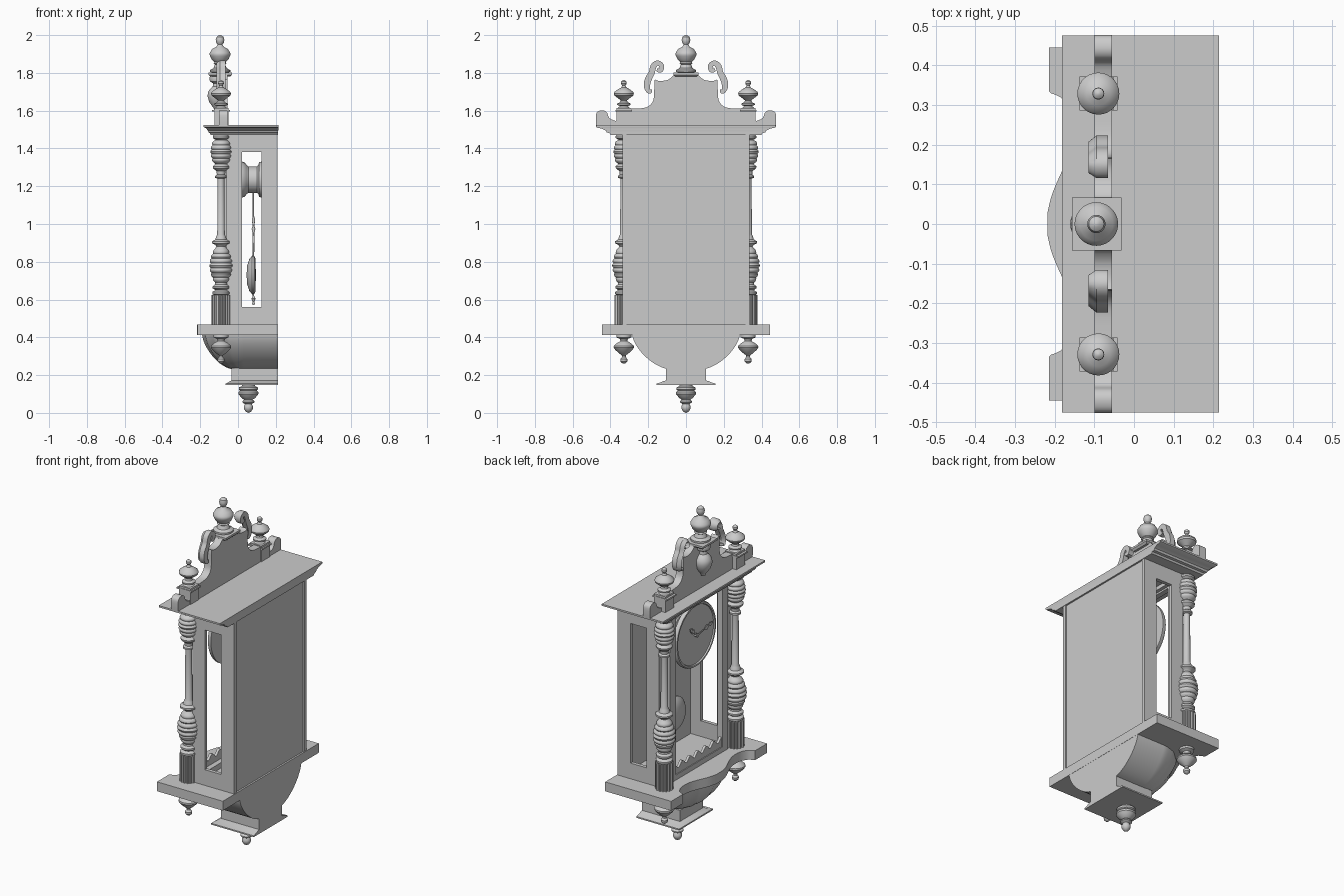
import bpy, bmesh
from math import sin, cos, pi, hypot


def make(name, verts, faces):
    me = bpy.data.meshes.new(name)
    me.from_pydata(verts, [], faces)
    bm = bmesh.new()
    bm.from_mesh(me)
    bmesh.ops.remove_doubles(bm, verts=bm.verts, dist=1e-5)
    bmesh.ops.recalc_face_normals(bm, faces=bm.faces)
    bm.to_mesh(me)
    bm.free()
    ob = bpy.data.objects.new(name, me)
    bpy.context.collection.objects.link(ob)
    return ob


def skin(name, rings):
    """Join closed rings of equal length and cap both ends."""
    n = len(rings[0])
    faces = [(k*n+i, k*n+(i+1) % n, (k+1)*n+(i+1) % n, (k+1)*n+i)
             for k in range(len(rings)-1) for i in range(n)]
    faces += [tuple(range(n)), tuple(range((len(rings)-1)*n, len(rings)*n))]
    return make(name, [v for r in rings for v in r], faces)


def prism(name, pts, a, b, axis='X'):
    """Extrude a yz outline along x, or an xy outline along z."""
    put = (lambda p, h: (h, p[0], p[1])) if axis == 'X' else (lambda p, h: (p[0], p[1], h))
    return skin(name, [[put(p, h) for p in pts] for h in (a, b)])


def loft(name, secs):
    """Stack of rectangles (x0, x1, half width y, z)."""
    return skin(name, [[(a, -w, z), (b, -w, z), (b, w, z), (a, w, z)] for a, b, w, z in secs])


def box(name, x0, x1, y0, y1, z0, z1):
    return prism(name, [(x0, y0), (x1, y0), (x1, y1), (x0, y1)], z0, z1, 'Z')


def lathe(name, prof, loc, axis='Z', n=28):
    rings = []
    for r, h in prof:
        c = [(max(r, 1e-4)*cos(2*pi*i/n), max(r, 1e-4)*sin(2*pi*i/n)) for i in range(n)]
        rings.append([(loc[0]+h, loc[1]+u, loc[2]+v) if axis == 'X' else
                      (loc[0]+u, loc[1]+v, loc[2]+h) for u, v in c])
    return skin(name, rings)


def frame(name, outer, inner, put, lo, hi):
    """Rectangular frame with a window; put maps (u, v, depth) to a point."""
    v = []
    for d in (lo, hi):
        for a, b, c, e in (outer, inner):
            v += [put(*p, d) for p in ((a, c), (b, c), (b, e), (a, e))]
    f = []
    for i in range(4):
        j = (i+1) % 4
        f += [(i, j, 4+j, 4+i), (8+i, 8+j, 12+j, 12+i), (i, j, 8+j, 8+i), (4+i, 4+j, 12+j, 12+i)]
    return make(name, v, f)


def spline(p, n=5):
    """Catmull-Rom through points of any dimension."""
    q = [p[0]]+p+[p[-1]]
    out = []
    for k in range(1, len(q)-2):
        for s in range(n):
            t = s/n
            out.append(tuple(.5*(2*b+(c-a)*t+(2*a-5*b+4*c-d)*t*t+(3*b-a-3*c+d)*t**3)
                             for a, b, c, d in zip(*q[k-1:k+3])))
    return out+[p[-1]]


def ribs(z0, z1, r0, r1, count):
    """Ribbed swelling for the turned columns."""
    out = []
    for i in range(count*4+1):
        t = i/(count*4)
        out.append(((r0+(r1-r0)*sin(pi*t))*(.87, .97, 1, .97)[i % 4], z0+(z1-z0)*t))
    return out


def mirror(half):
    return half+[(-y, z) for y, z in reversed(half) if y > 1e-6]


# case: side panels with windows, back, door
for s in (1, -1):
    frame("side_panel", (-.06, .21, .465, 1.48), (.02, .125, .56, 1.38),
          lambda u, v, d: (u, d*s, v), .315, .336)
box("back_panel", .19, .203, -.316, .316, .46, 1.48)
yz = lambda u, v, d: (d, u, v)
frame("front_stiles", (-.316, .316, .465, 1.48), (-.25, .25, .5, 1.45), yz, -.06, -.035)
frame("door_frame", (-.27, .27, .47, 1.47), (-.215, .215, .5, 1.44), yz, -.085, -.055)
wave = [(.22-.44*i/48, .545+.014*cos(2*pi*6*i/48)) for i in range(49)]
prism("door_scalloped_rail", [(-.22, .47), (.22, .47)]+wave, -.08, -.065)

# dial, hands and movement
C = (0, 0, 1.235)
lathe("dial", [(0, -.06), (.17, -.06), (.172, -.068), (.182, -.068), (.187, -.06), (.187, -.045), (0, -.045)], C, 'X', 48)
lathe("hand_hub", [(.01, -.078), (.01, -.058)], C, 'X', 12)
for name, dy, dz, L in (("minute_hand", -.98, .17, .15), ("hour_hand", .75, .66, .09)):
    side = [(0, .005), (.45, .003), (.6, .014), (.72, .003), (.8, .012), (1, .001)]
    o = [(t*L, w) for t, w in side]+[(t*L, -w) for t, w in reversed(side)]
    prism(name, [(a*dy-w*dz, 1.235+a*dz+w*dy) for a, w in o], -.076, -.072)
lathe("movement_drum", [(.06, -.05), (.06, .02), (.095, .022), (.09, .036), (.078, .045), (.07, .055),
                        (.07, .1), (.078, .108), (.092, .112), (.095, .125), (0, .125)], C, 'X', 36)

# pendulum
lathe("pendulum_rod", [(.004, .57), (.007, .58), (.004, .59), (.011, .605), (.004, .62), (.004, .85), (.006, .93),
                       (.004, .95), (.01, .975), (.004, .99), (.009, 1.02), (.004, 1.04), (.004, 1.2)], (.082, 0, 0), n=12)
lathe("pendulum_bob", [(0, .045), (.05, .049), (.085, .06), (.102, .075), (.102, .085), (.09, .092), (0, .095)],
      (0, 0, .73), 'X', 36)

# cornice
loft("cornice", [(-.145, .213, .40, 1.472), (-.15, .213, .405, 1.482), (-.155, .213, .42, 1.484), (-.16, .213, .425, 1.495),
                 (-.168, .214, .445, 1.505), (-.172, .214, .468, 1.509), (-.182, .215, .475, 1.513), (-.182, .215, .475, 1.523)])

# pediment board with scrolled outline
half = [(.475, 1.515)]+spline([(.477, 1.54), (.474, 1.588), (.445, 1.602), (.42, 1.592), (.405, 1.56), (.37, 1.545)], 4)
half += [(.36, 1.6)]+spline([(.29, 1.61), (.22, 1.615), (.185, 1.635), (.17, 1.67), (.168, 1.75)], 4)
half += spline([(.165, 1.765), (.14, 1.757), (.1, 1.762), (.075, 1.778), (.066, 1.79)], 3)
prism("pediment_board", mirror(half), -.1, -.055)

# S scrolls beside the crown
path = spline([(.155, 1.815, .007), (.135, 1.815, .014), (.13, 1.84, .013), (.152, 1.852, .014), (.172, 1.835, .016),
               (.182, 1.8, .016), (.2, 1.765, .018), (.207, 1.73, .016), (.2, 1.704, .011), (.188, 1.7, .008), (.186, 1.712, .005)], 4)
path = [(y+.0, z, w) for y, z, w in path]
for s in (1, -1):
    L, R = [], []
    for i, (y, z, w) in enumerate(path):
        a, b = path[max(i-1, 0)], path[min(i+1, len(path)-1)]
        dy, dz = b[0]-a[0], b[1]-a[1]
        d = hypot(dy, dz) or 1
        L.append((s*(y-dz/d*w), z+dy/d*w))
        R.append((s*(y+dz/d*w), z-dy/d*w))
    rings = [[(-.065, *l), (-.095, *l), (-.115, (l[0]+r[0])/2, (l[1]+r[1])/2), (-.095, *r), (-.065, *r)]
             for l, r in zip(L, R)]
    skin("crown_scroll", rings)

# crown cap, finial and front drop
loft("crown_cap", [(-.145, -.042, .055, 1.78), (-.157, -.032, .067, 1.79), (-.157, -.032, .067, 1.801)])
lathe("crown_finial", [(.03, 1.8), (.054, 1.805), (.054, 1.815), (.035, 1.825), (.027, 1.845), (.035, 1.85), (.03, 1.857),
                       (.045, 1.872), (.052, 1.888), (.055, 1.895), (.055, 1.905), (.051, 1.911), (.042, 1.927), (.02, 1.938), (.013, 1.95),
                       (.02, 1.96), (.023, 1.975), (.019, 1.99), (.008, 1.999), (0, 2.0)], (-.095, 0, 0))
lathe("crown_drop", [(0, 1.595), (.012, 1.6), (.015, 1.61), (.022, 1.62), (.04, 1.645), (.049, 1.675), (.047, 1.7), (.033, 1.718),
                     (.022, 1.728), (.02, 1.745), (.036, 1.755), (.04, 1.77), (.036, 1.785)], (-.112, 0, 0))

# turned columns with blocks, finials and pendants
column = [(.035, .62), (.046, .63), (.046, .64), (.03, .65), (.044, .66), (.044, .67), (.032, .68)]
column += ribs(.69, .87, .036, .062, 7)
column += [(.024, .88), (.03, .89), (.047, .898), (.047, .908), (.03, .918), (.025, .935), (.02, .945), (.018, 1.24),
           (.031, 1.245), (.031, 1.255), (.022, 1.262), (.024, 1.28), (.042, 1.295), (.044, 1.305), (.03, 1.318)]
column += ribs(1.325, 1.44, .044, .056, 5)+[(.028, 1.445), (.043, 1.455), (.043, 1.465), (.03, 1.48)]
flutes = [((.049 if i % 4 in (0, 1) else .042)*cos(2*pi*i/64), (.049 if i % 4 in (0, 1) else .042)*sin(2*pi*i/64))
          for i in range(64)]
small = [(.02, 1.625), (.036, 1.63), (.036, 1.637), (.02, 1.645), (.017, 1.655), (.03, 1.665), (.05, 1.68), (.053, 1.69), (.049, 1.7),
         (.03, 1.714), (.014, 1.722), (.009, 1.733), (.015, 1.743), (.014, 1.754), (.006, 1.761), (0, 1.762)]
pendant = [(.04, .412), (.04, .4), (.022, .392), (.018, .38), (.036, .37), (.053, .355), (.054, .346), (.045, .333), (.025, .315),
           (.011, .305), (.01, .295), (.019, .285), (.018, .272), (.009, .263), (0, .261)]
for s in (1, -1):
    y = .329*s
    lathe("column_shaft", column, (-.09, y, 0))
    prism("column_fluted_foot", [(-.09+a, y+b) for a, b in flutes], .46, .625, 'Z')
    box("finial_block", -.125, -.05, y-.04, y+.04, 1.52, 1.615)
    box("finial_block_cap", -.138, -.042, y-.043, y+.043, 1.595, 1.604)
    lathe("side_finial", [(.036, 1.61)]+small, (-.09, y, 0))
    lathe("shelf_pendant", pendant, (-.09, y, 0))

# shelf with bowed front
edge = [(-.215, .445), (-.215, .335)]+spline([(-.21, .33), (-.18, .315), (-.158, .27), (-.157, .21), (-.175, .15), (-.205, .08), (-.218, .03)], 4)
front = edge+[(x, -y) for x, y in reversed(edge)]
prism("shelf", [(.213, .445)]+front+[(.213, -.445)], .413, .468, 'Z')

# gadrooned bowl corbel below the shelf
rings = []
for k in range(13):
    t = pi/2*k/12
    c, q = cos(t)**1.3, sin(t)**1.3
    w, f, z = .095+.19*c, .065+.155*c, .415-.182*q
    ring = [(.212, w, z)]
    for i in range(65):
        a = pi*i/64
        m = 1-.035*abs(sin(a*8))*sin(a)
        ring.append((.03-f*sin(a)*m, w*cos(a)*m, z))
    rings.append(ring+[(.212, -w, z)])
skin("bowl_corbel", rings)

# foot block, moulding and bottom finial
loft("foot_block", [(-.035, .212, .106, .237), (-.035, .212, .106, .172), (-.042, .212, .12, .168),
                    (-.055, .212, .138, .16), (-.065, .212, .157, .155), (-.065, .212, .157, .147)])
lathe("bottom_finial", [(.035, .15), (.035, .142), (.05, .135), (.05, .123), (.044, .118), (.053, .11), (.053, .1), (.045, .09),
                        (.035, .078), (.022, .07), (.032, .062), (.032, .055), (.018, .047), (.024, .035), (.024, .022), (.015, .007), (0, 0)],
      (.055, 0, 0))

# smooth the turned work, keep hard edges
for ob in bpy.context.scene.objects:
    ob.select_set(True)
    bpy.context.view_layer.objects.active = ob
bpy.ops.object.shade_smooth_by_angle(angle=.6)
